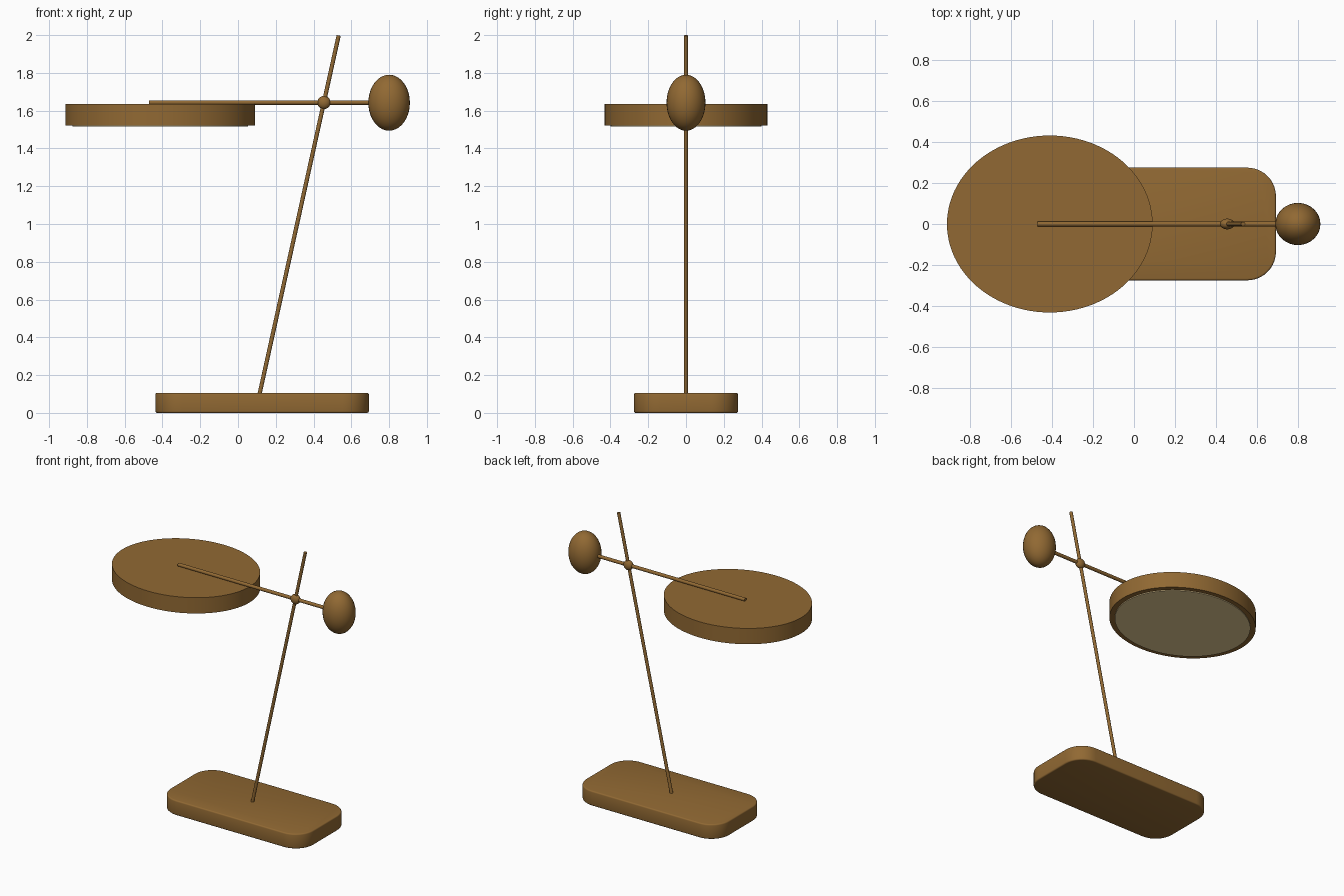
import bpy
import bmesh
from math import radians
from mathutils import Vector

if "Cube" in bpy.data.objects:
    bpy.data.objects.remove(bpy.data.objects["Cube"], do_unlink=True)


def make_material(name, rgb):
    mat = bpy.data.materials.new(name)
    mat.use_nodes = True
    color = (*rgb, 1.0)
    mat.diffuse_color = color
    mat.node_tree.nodes["Principled BSDF"].inputs["Base Color"].default_value = color
    return mat


bronze = make_material("bronze brown", (0.284, 0.141, 0.033))
glow = make_material("warm diffuser", (0.823, 0.631, 0.314))


def finish(obj, name, mat):
    obj.name = obj.data.name = name
    obj.data.materials.append(mat)
    bpy.ops.object.shade_smooth_by_angle(angle=radians(35))
    return obj


def rod(name, start, end, radius):
    start, end = Vector(start), Vector(end)
    axis = end - start
    bpy.ops.mesh.primitive_cylinder_add(
        vertices=16, radius=radius, depth=axis.length, location=(start + end) / 2,
        rotation=axis.to_track_quat("Z", "Y").to_euler())
    return finish(bpy.context.object, name, bronze)


def disc(name, center, rx, ry, bottom, top, mat):
    bpy.ops.mesh.primitive_cylinder_add(
        vertices=96, radius=1, depth=top - bottom,
        location=(center, 0, (top + bottom) / 2))
    obj = bpy.context.object
    obj.scale = (rx, ry, 1)
    bpy.ops.object.transform_apply(location=False, rotation=False, scale=True)
    return finish(obj, name, mat)


def ball(name, center, size):
    bpy.ops.mesh.primitive_uv_sphere_add(segments=32, ring_count=20, radius=1, location=center)
    obj = bpy.context.object
    obj.scale = size
    bpy.ops.object.transform_apply(location=False, rotation=False, scale=True)
    return finish(obj, name, bronze)


# Base slab: round the upright corners, then soften the rims
bpy.ops.mesh.primitive_cube_add(size=1, location=(0.128, 0, 0.057))
base = bpy.context.object
base.scale = (1.13, 0.55, 0.106)
bpy.ops.object.transform_apply(location=False, rotation=False, scale=True)
bm = bmesh.new()
bm.from_mesh(base.data)
upright = [e for e in bm.edges if abs(e.verts[0].co.z - e.verts[1].co.z) > 0.05]
bmesh.ops.bevel(bm, geom=upright, offset=0.14, segments=10, profile=0.5, affect="EDGES")
rims = [e for e in bm.edges if abs(e.verts[0].co.z - e.verts[1].co.z) < 0.01]
bmesh.ops.bevel(bm, geom=rims, offset=0.009, segments=3, profile=0.5, affect="EDGES")
bmesh.ops.translate(bm, verts=bm.verts, vec=(0, 0, -0.004))
bm.to_mesh(base.data)
bm.free()
finish(base, "base", bronze)

# Leaning post, cross arm and the joint between them
rod("post", (0.112, 0, 0.09), (0.533, 0, 1.998), 0.011)
rod("arm", (-0.47, 0, 1.643), (0.80, 0, 1.643), 0.012)
ball("joint", (0.455, 0, 1.643), (0.035, 0.026, 0.035))

# Counterweight at the end of the arm
ball("counterweight", (0.80, 0, 1.642), (0.11, 0.103, 0.148))

# Oval lamp head with a light panel underneath
disc("lamp_head", -0.411, 0.502, 0.432, 1.521, 1.634, bronze)
disc("light_panel", -0.411, 0.465, 0.40, 1.515, 1.524, glow)
